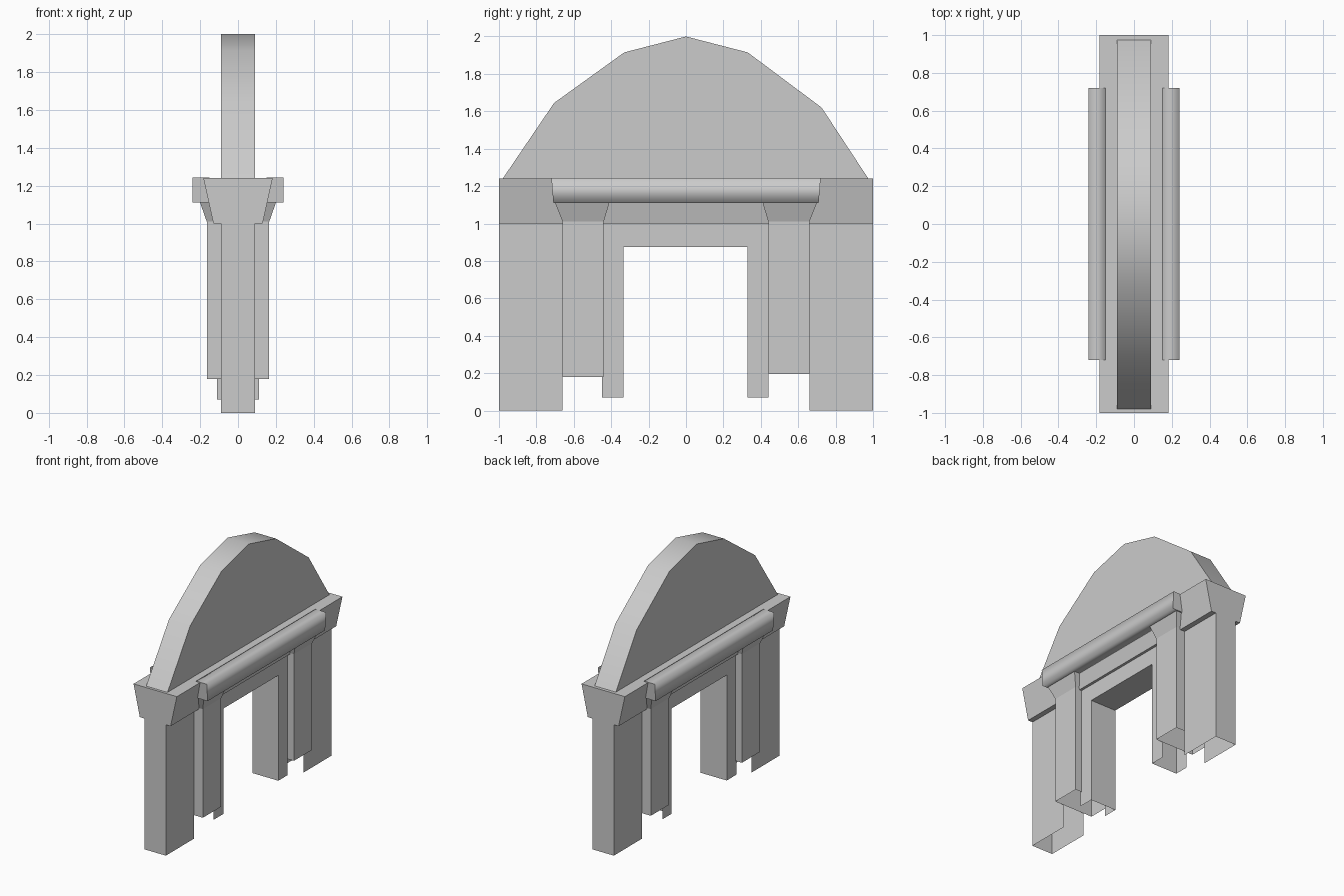
import bpy
import bmesh
import math

cube = bpy.data.objects.get("Cube")
if cube:
    bpy.data.objects.remove(cube, do_unlink=True)

stone = bpy.data.materials.new("grey_stone")
stone.use_nodes = True
GREY = (0.6, 0.6, 0.6, 1.0)
stone.diffuse_color = GREY
stone.node_tree.nodes["Principled BSDF"].inputs["Base Color"].default_value = GREY

# Maps a counter-clockwise profile (u, v) and a depth w to x, y, z
PLACE = {
    "x": lambda u, v, w: (w, u, v),
    "y": lambda u, v, w: (v, w, u),
    "z": lambda u, v, w: (u, v, w),
}


def prism(name, axis, profile, lo, hi, end_profile=None, skip=(), caps=(True, True)):
    """Extrude a profile along an axis, leaving out skipped sides and caps."""
    bm = bmesh.new()
    place = PLACE[axis]
    a = [bm.verts.new(place(u, v, lo)) for u, v in profile]
    b = [bm.verts.new(place(u, v, hi)) for u, v in end_profile or profile]
    n = len(a)
    for i in range(n):
        if i not in skip:
            j = (i + 1) % n
            bm.faces.new((a[i], a[j], b[j], b[i]))
    if caps[0]:
        bm.faces.new(a[::-1])
    if caps[1]:
        bm.faces.new(b)
    mesh = bpy.data.meshes.new(name)
    bm.to_mesh(mesh)
    bm.free()
    mesh.materials.append(stone)
    obj = bpy.data.objects.new(name, mesh)
    bpy.context.collection.objects.link(obj)
    return obj


def rect(u0, u1, v0, v1):
    return [(u0, v0), (u1, v0), (u1, v1), (u0, v1)]


def mirror(obj, axis):
    mod = obj.modifiers.new("Mirror", "MIRROR")
    mod.use_axis = [k == axis for k in "xyz"]
    mod.use_mirror_merge = False


# Outer pillars: open underneath and towards the pilasters
pillar = prism("outer_pillars", "z", rect(-0.09, 0.09, 0.66, 1), 0, 1,
               skip=(0,), caps=(False, False))
mirror(pillar, "y")

# Pilasters with flared capitals
for label, side, foot in (("front", -1, 0.18), ("back", 1, 0.195)):
    y0, y1 = sorted((side * 0.44, side * 0.66))
    t0, t1 = sorted((side * 0.41, side * 0.70))
    shaft = rect(-0.165, 0.165, y0, y1)
    prism(label + "_pilaster", "z", shaft, foot, 1.01, caps=(False, False))
    prism(label + "_capital", "z", shaft, 1.01, 1.11, rect(-0.2, 0.2, t0, t1))

# Door frame: jambs and lintel, open at the feet, outer sides and top
frame = [(-0.45, 0.07), (-0.335, 0.07), (-0.335, 0.875), (0.33, 0.875),
         (0.33, 0.07), (0.44, 0.07), (0.44, 1), (-0.45, 1)]
prism("door_frame", "x", frame, -0.11, 0.11, skip=(0, 4, 5, 6, 7))

# Flared beam across the whole length
beam = [(1, -0.13), (1.24, -0.183), (1.24, 0.183), (1, 0.13)]
prism("flared_beam", "y", beam, -1, 1)

# Softly shaded moulding along both long sides
moulding = prism("side_mouldings", "y", rect(1.11, 1.243, 0.15, 0.24), -0.72, 0.72)
for v in moulding.data.vertices:
    if v.co.z < 1.2:
        v.co.y *= 0.985
ends = [p for p in moulding.data.polygons if abs(p.normal.y) > 0.9]
end_edges = {key for p in ends for key in p.edge_keys}
for p in moulding.data.polygons:
    p.use_smooth = abs(p.normal.y) < 0.9
for e in moulding.data.edges:
    e.use_edge_sharp = e.key in end_edges
mirror(moulding, "x")

# Arched gable slab on top
arch = [(-0.98, 1.24), (0.975, 1.24), (0.725, 1.62), (0.33, 1.915),
        (0, 2), (-0.33, 1.915), (-0.705, 1.645)]
gable = prism("arched_gable", "x", arch, -0.09, 0.09)
bpy.ops.object.select_all(action="DESELECT")
gable.select_set(True)
bpy.context.view_layer.objects.active = gable
bpy.ops.object.shade_smooth_by_angle(angle=math.radians(35))
